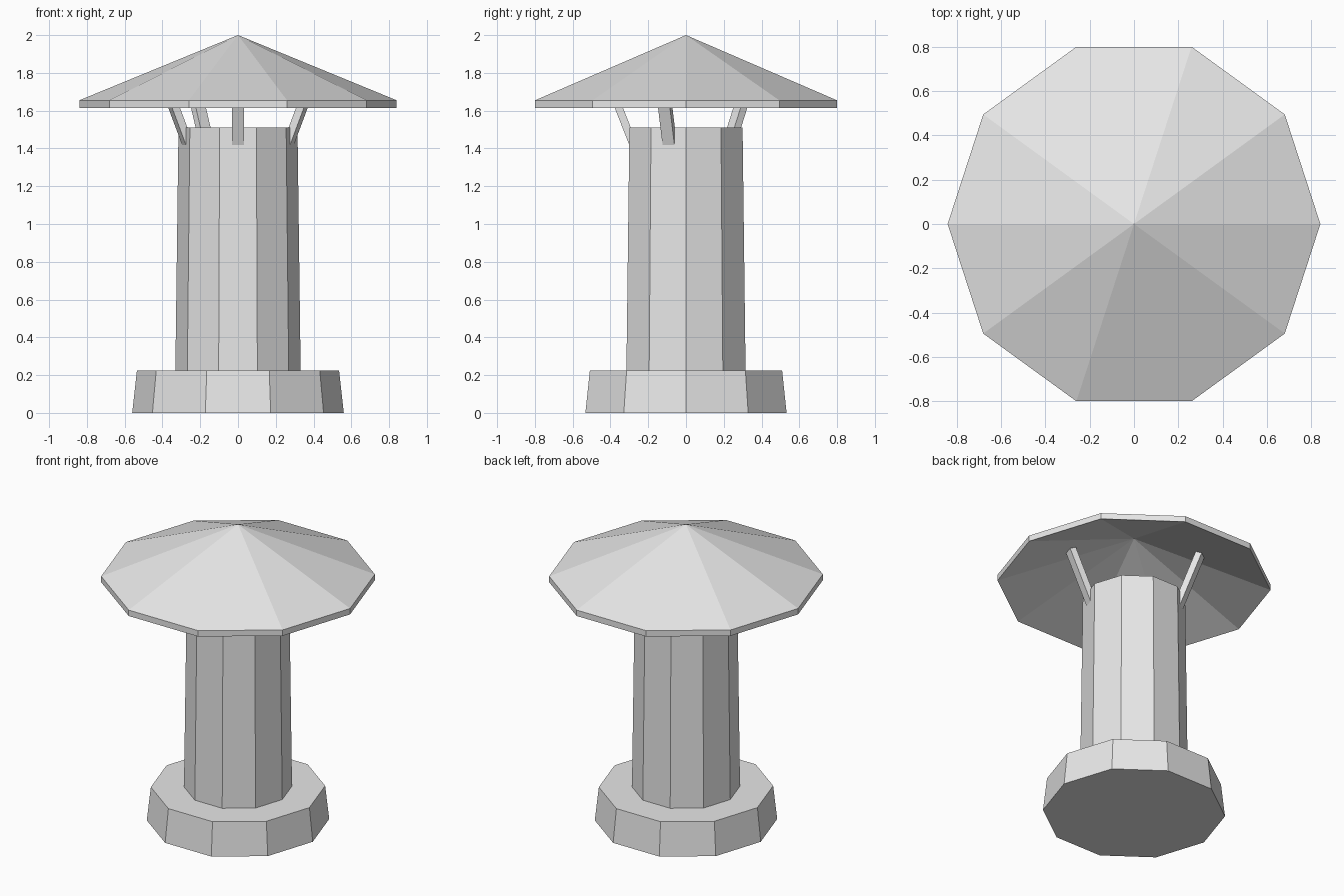
import bpy, bmesh, math
from mathutils import Matrix

if "Cube" in bpy.data.objects:
    bpy.data.objects.remove(bpy.data.objects["Cube"], do_unlink=True)

metal = bpy.data.materials.new("pale_grey_metal")
metal.use_nodes = True
grey = (0.8, 0.8, 0.8, 1.0)
metal.diffuse_color = grey
metal.node_tree.nodes["Principled BSDF"].inputs["Base Color"].default_value = grey
SIDES = 10


def finish(name, bm):
    bmesh.ops.recalc_face_normals(bm, faces=bm.faces)
    mesh = bpy.data.meshes.new(name)
    bm.to_mesh(mesh)
    bm.free()
    mesh.materials.append(metal)
    obj = bpy.data.objects.new(name, mesh)
    bpy.context.collection.objects.link(obj)
    return obj


def lathe(name, profile):
    """Faceted solid from (radius, height) points; a zero radius is a tip."""
    bm = bmesh.new()
    rings = []
    for r, z in profile:
        count = SIDES if r > 0 else 1
        rings.append([bm.verts.new((r * math.cos(math.tau * i / SIDES),
                                    r * math.sin(math.tau * i / SIDES), z))
                      for i in range(count)])
    for low, high in zip(rings, rings[1:]):
        for i in range(SIDES):
            j = (i + 1) % SIDES
            quad = [low[i % len(low)], low[j % len(low)],
                    high[j % len(high)], high[i % len(high)]]
            bm.faces.new(list(dict.fromkeys(quad)))
    for ring in (rings[0], rings[-1]):
        if len(ring) > 1:
            bm.faces.new(ring)
    return finish(name, bm)


def strut(name, angle):
    """Slanted flat bar from the pipe wall up to the underside of the cap."""
    bm = bmesh.new()
    half = 0.033
    outline = [(0.297, 1.41), (0.44, 1.775), (0.4, 1.785), (0.257, 1.42)]
    left, right = [[bm.verts.new((r, side, z)) for r, z in outline]
                   for side in (-half, half)]
    bm.faces.new(left)
    bm.faces.new(right)
    for i in range(4):
        j = (i + 1) % 4
        bm.faces.new((left[i], left[j], right[j], right[i]))
    bm.transform(Matrix.Rotation(math.radians(angle), 4, 'Z'))
    return finish(name, bm)


# Base, pipe and hollow conical cap
lathe("base", [(0.56, 0), (0.535, 0.225)])
lathe("pipe", [(0.332, 0.2), (0.315, 1.51)])
lathe("cap", [(0, 1.945), (0.84, 1.615), (0.84, 1.655), (0, 2.0)])

# Four struts on a five-fold spacing, with one place left empty
for label, angle in (("front", -90), ("left", -18), ("back", 126), ("right", 198)):
    strut(label + "_strut", angle)
